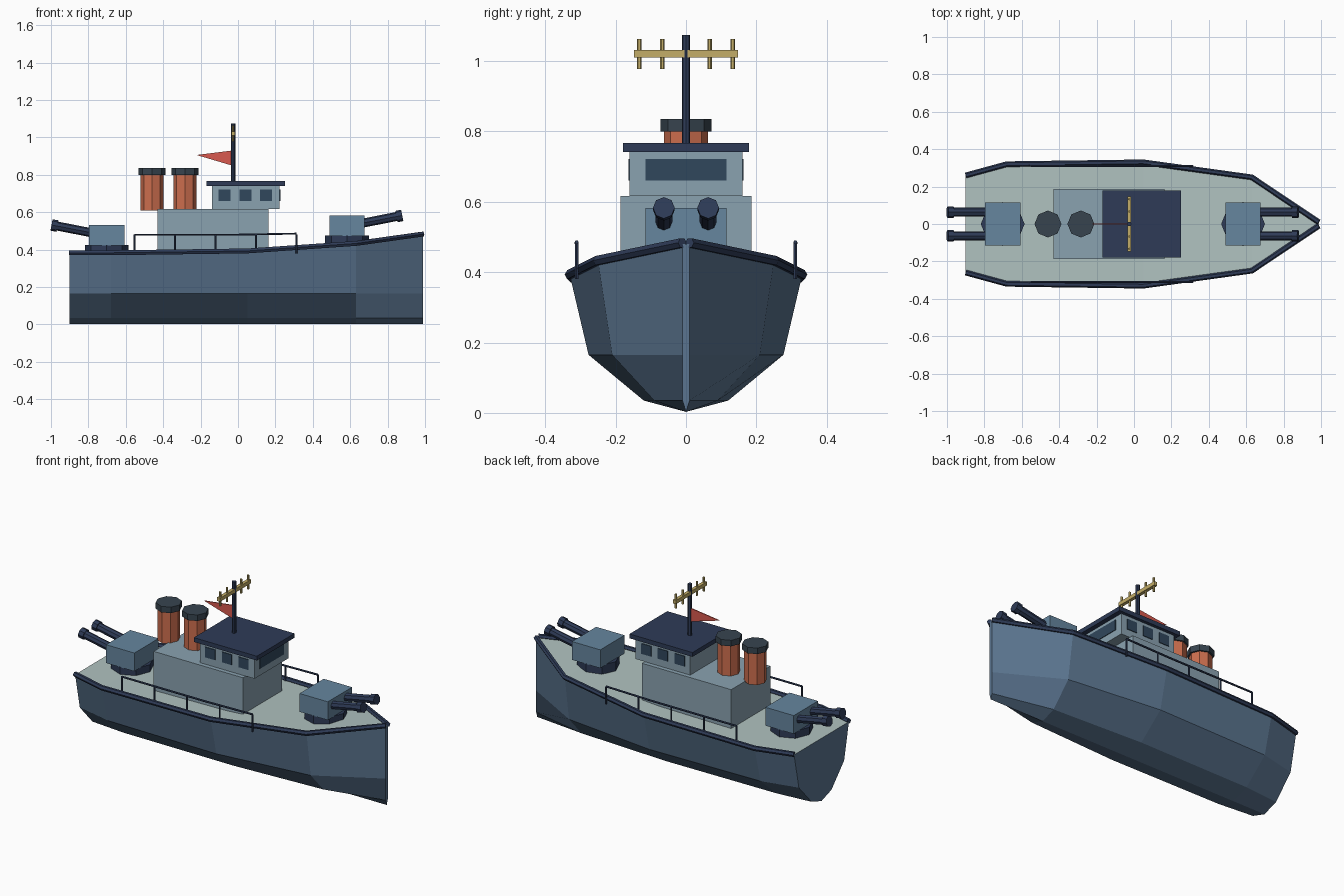
import bpy, bmesh
from mathutils import Vector, Matrix

if "Cube" in bpy.data.objects:
    bpy.data.objects.remove(bpy.data.objects["Cube"])


def mat(name, hexcode):
    m = bpy.data.materials.new(name)
    rgb = [int(hexcode[i:i + 2], 16) / 255 for i in (0, 2, 4)]
    m.diffuse_color = [((c + 0.055) / 1.055) ** 2.4 for c in rgb] + [1]
    m.use_nodes = True
    m.node_tree.nodes["Principled BSDF"].inputs["Base Color"].default_value = m.diffuse_color
    return m


HULL = mat("hull_blue", "5B7590")
DECK = mat("deck_grey", "B0C2C0")
HOUSE = mat("house_grey", "8AA2B0")
TURRET = mat("turret_blue", "66869F")
NAVY = mat("navy", "2E3B57")
ORANGE = mat("funnel_orange", "CC6E4E")
CAP = mat("cap_dark", "37444F")
GLASS = mat("glass", "30475C")
BRASS = mat("brass", "C4AE68")
RED = mat("flag_red", "D8594E")


def finish(name, bm, *mats):
    bmesh.ops.recalc_face_normals(bm, faces=bm.faces)
    me = bpy.data.meshes.new(name)
    bm.to_mesh(me)
    bm.free()
    for m in mats:
        me.materials.append(m)
    ob = bpy.data.objects.new(name, me)
    bpy.context.collection.objects.link(ob)
    return ob


def box(name, x0, x1, y0, y1, z0, z1, m):
    bm = bmesh.new()
    c = Vector(((x0 + x1) / 2, (y0 + y1) / 2, (z0 + z1) / 2))
    bmesh.ops.create_cube(bm, size=1, matrix=Matrix.Translation(c)
                          @ Matrix.Diagonal((x1 - x0, y1 - y0, z1 - z0, 1)))
    return finish(name, bm, m)


def rod(name, a, b, r, m, sides=8):
    a, b = Vector(a), Vector(b)
    d = b - a
    bm = bmesh.new()
    bmesh.ops.create_cone(bm, cap_ends=True, segments=sides, radius1=r, radius2=r,
                          depth=d.length, matrix=Matrix.Translation((a + b) / 2)
                          @ d.to_track_quat('Z', 'Y').to_matrix().to_4x4())
    return finish(name, bm, m)


def tube(name, paths, r, m):
    cu = bpy.data.curves.new(name, 'CURVE')
    cu.dimensions = '3D'
    cu.bevel_depth = r
    cu.bevel_resolution = 1
    cu.use_fill_caps = True
    for path in paths:
        s = cu.splines.new('POLY')
        s.points.add(len(path) - 1)
        s.use_smooth = False
        for p, co in zip(s.points, path):
            p.co = (*co, 1)
    cu.materials.append(m)
    ob = bpy.data.objects.new(name, cu)
    bpy.context.collection.objects.link(ob)


# Hull lofted through stations: x, deck half-width, deck z, chine and bilge half-widths
stations = [(-0.90, 0.26, 0.38, 0.215, 0.095),
            (-0.68, 0.32, 0.38, 0.265, 0.115),
            (0.05, 0.33, 0.39, 0.277, 0.12),
            (0.63, 0.25, 0.43, 0.21, 0.09),
            (0.988, 0.01, 0.48, 0.01, 0.01)]
bm = bmesh.new()
rings = []
for x, w, z, c, b in stations:
    half = [(w, z), (c, 0.165), (b, 0.035)]
    sec = half + [(0, 0.003)] + [(-y, h) for y, h in reversed(half)]
    rings.append([bm.verts.new((x, y, h)) for y, h in sec])
for r0, r1 in zip(rings, rings[1:]):
    for i in range(7):
        j = (i + 1) % 7
        f = bm.faces.new((r0[i], r0[j], r1[j], r1[i]))
        f.material_index = 1 if i == 6 else 0
bm.faces.new(rings[0])
bm.faces.new(rings[-1])
finish("hull", bm, HULL, DECK)

# Gunwale along both deck edges
tube("gunwale", [[(x, s * w, z + 0.003) for x, w, z, c, b in stations] for s in (1, -1)],
     0.015, NAVY)

# Side handrails with posts
posts = [-0.553, -0.337, -0.12, 0.097, 0.313]
paths = []
for s in (1, -1):
    paths.append([(x, s * 0.311, 0.48 + max(0, x) * 0.018) for x in (posts[0], 0, posts[-1])])
    paths += [[(x, s * 0.311, 0.38), (x, s * 0.311, 0.482)] for x in posts]
tube("handrails", paths, 0.0055, NAVY)

# Deckhouse, bridge and roof
box("deckhouse", -0.43, 0.163, -0.186, 0.186, 0.375, 0.617, HOUSE)
box("bridge", -0.14, 0.222, -0.16, 0.16, 0.617, 0.743, HOUSE)
box("bridge_roof", -0.168, 0.25, -0.179, 0.179, 0.741, 0.767, NAVY)

# Windows
box("front_window", 0.215, 0.226, -0.115, 0.115, 0.66, 0.722, GLASS)
for s in (1, -1):
    for x in (-0.072, 0.04, 0.15):
        y0, y1 = sorted((s * 0.15, s * 0.164))
        box("side_window", x - 0.033, x + 0.033, y0, y1, 0.66, 0.722, GLASS)

# Funnels
for x in (-0.46, -0.284):
    rod("funnel", (x, 0, 0.61), (x, 0, 0.805), 0.062, ORANGE)
    rod("funnel_cap", (x, 0, 0.80), (x, 0, 0.836), 0.072, CAP)

# Mast and aerial
mx = -0.026
rod("mast", (mx, 0, 0.76), (mx, 0, 1.075), 0.012, NAVY)
box("aerial_bar", mx - 0.01, mx + 0.01, -0.148, 0.148, 1.01, 1.032, BRASS)
for y in (-0.133, -0.067, 0.067, 0.133):
    rod("aerial_prong", (mx, y, 0.978), (mx, y, 1.063), 0.0065, BRASS, 6)

# Pennant
bm = bmesh.new()
tri = [(-0.03, 0.93), (-0.03, 0.849), (-0.222, 0.906)]
f = bm.faces.new([bm.verts.new((x, -0.003, z)) for x, z in tri])
ext = bmesh.ops.extrude_face_region(bm, geom=[f], use_keep_orig=True)
bmesh.ops.translate(bm, vec=(0, 0.006, 0),
                    verts=[v for v in ext["geom"] if isinstance(v, bmesh.types.BMVert)])
finish("pennant", bm, RED)


# Twin-gun turrets, top is the height of the gun house roof
def turret(name, cx, top, d):
    rod(name + "_base", (cx, 0, top - 0.165), (cx, 0, top - 0.108), 0.117, NAVY)
    box(name + "_house", cx - 0.094, cx + 0.094, -0.115, 0.115, top - 0.11, top, TURRET)
    breech = Vector((cx + d * 0.07, 0, top - 0.044))
    muzzle = Vector((cx + d * 0.295, 0, top))
    back = muzzle - (muzzle - breech).normalized() * 0.032
    for y in (-0.063, 0.063):
        off = Vector((0, y, 0))
        rod(name + "_barrel", breech + off, back + off, 0.024, NAVY)
        rod(name + "_muzzle", back + off, muzzle + off, 0.031, NAVY)


turret("fore_turret", 0.583, 0.583, 1)
turret("aft_turret", -0.702, 0.532, -1)
